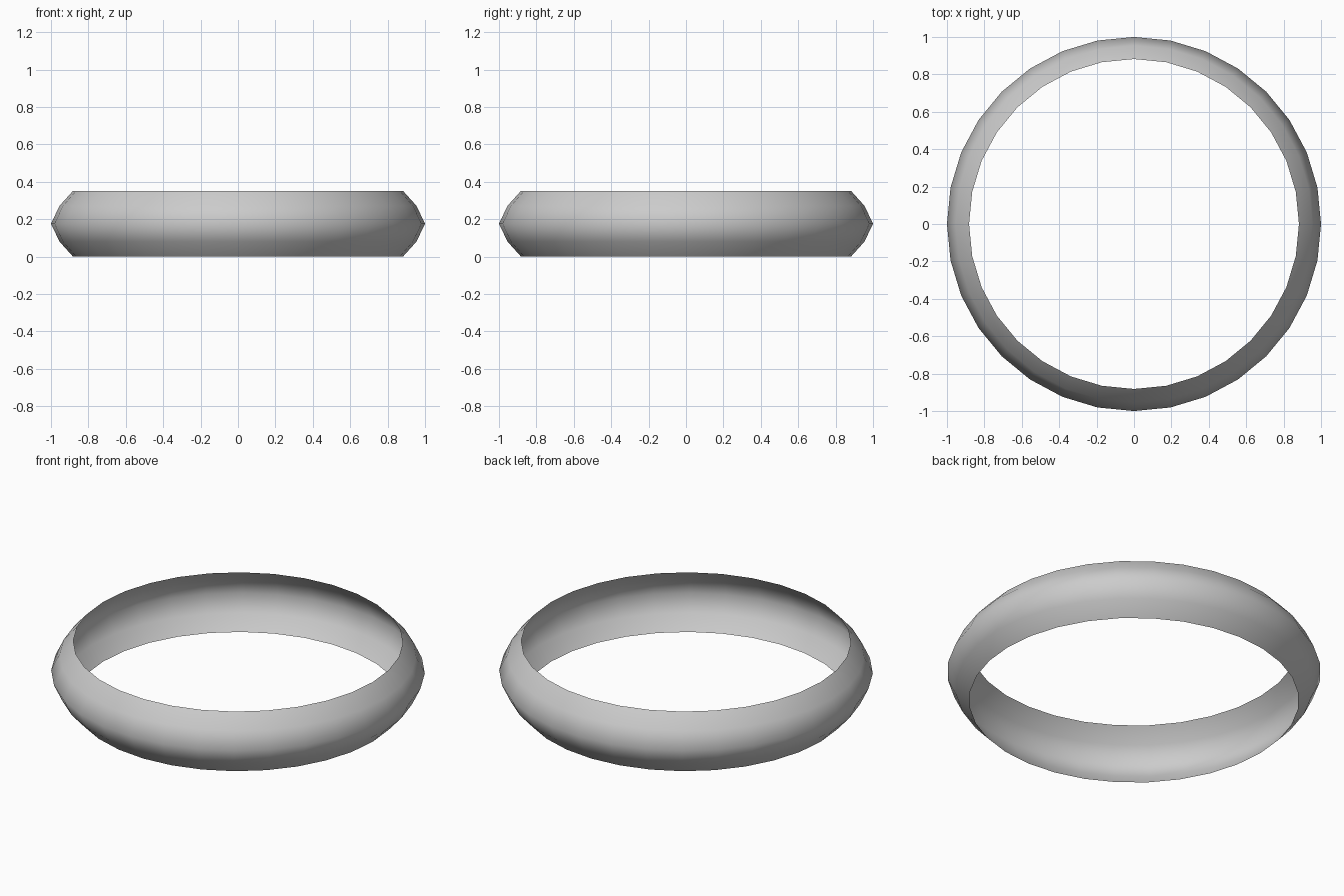
import bpy, bmesh, math

if "Cube" in bpy.data.objects:
    bpy.data.objects.remove(bpy.data.objects["Cube"])

SIDES = 32
# Bulging cross-section of the open band: (radius, height)
PROFILE = [(0.882, 0.0), (0.954, 0.08), (1.0, 0.176), (0.954, 0.272), (0.882, 0.352)]

# Band: single-walled ring revolved around z
bm = bmesh.new()
verts = [bm.verts.new((r, 0, z)) for r, z in PROFILE]
edges = [bm.edges.new(pair) for pair in zip(verts, verts[1:])]
bmesh.ops.spin(bm, geom=verts + edges, cent=(0, 0, 0), axis=(0, 0, 1),
               angle=math.tau, steps=SIDES, use_merge=True)
bmesh.ops.remove_doubles(bm, verts=bm.verts[:], dist=1e-4)

# Make every face point outward and shade smooth
for f in bm.faces:
    c = f.calc_center_median()
    f.normal_update()
    if f.normal.x * c.x + f.normal.y * c.y < 0:
        f.normal_flip()
    f.smooth = True

mesh = bpy.data.meshes.new("ring_band")
bm.to_mesh(mesh)
bm.free()
band = bpy.data.objects.new("ring_band", mesh)
bpy.context.collection.objects.link(band)
